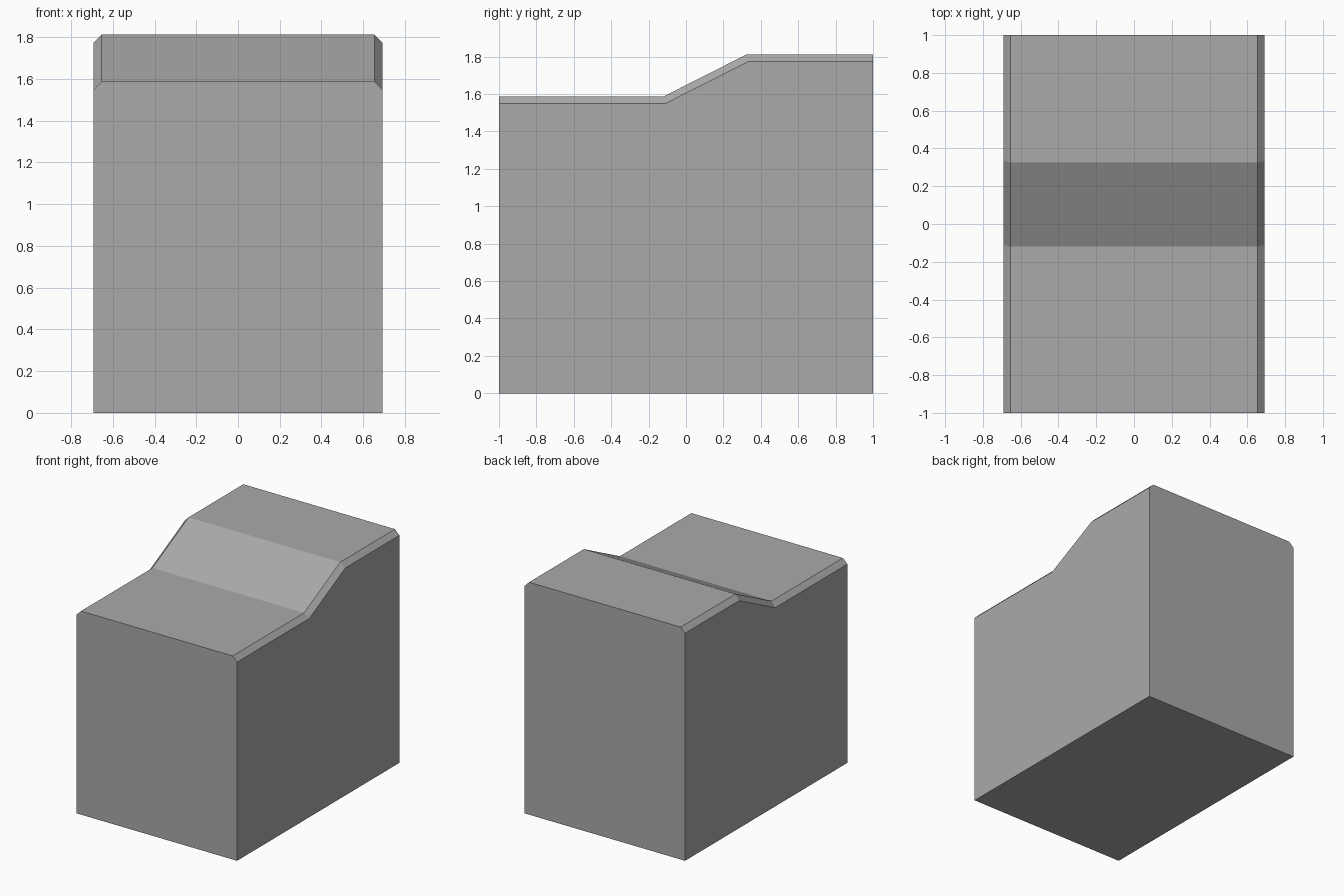
import bpy
import bmesh

cube = bpy.data.objects.get("Cube")
if cube:
    bpy.data.objects.remove(cube, do_unlink=True)

HALF_WIDTH = 0.692
CHAMFER = 0.038

# Plain grey material
grey = bpy.data.materials.new("plain_grey")
grey.use_nodes = True
colour = (0.4, 0.4, 0.4, 1)
grey.diffuse_color = colour
grey.node_tree.nodes["Principled BSDF"].inputs["Base Color"].default_value = colour

# Side profile (y, z): low front deck, ramp, raised rear deck
profile = [(-1, 0), (1, 0), (1, 1.812), (0.325, 1.812), (-0.12, 1.587), (-1, 1.587)]

# Extrude the profile across the width
bm = bmesh.new()
side = bm.faces.new([bm.verts.new((-HALF_WIDTH, y, z)) for y, z in profile])
extruded = bmesh.ops.extrude_face_region(bm, geom=[side])
moved = [v for v in extruded["geom"] if isinstance(v, bmesh.types.BMVert)]
bmesh.ops.translate(bm, verts=moved, vec=(2 * HALF_WIDTH, 0, 0))
bmesh.ops.recalc_face_normals(bm, faces=bm.faces)

# Chamfer the long top edges on both sides
top_edges = [e for e in bm.edges
             if all(v.co.z > 1 for v in e.verts)
             and abs(e.verts[0].co.x - e.verts[1].co.x) < 0.01]
bmesh.ops.bevel(bm, geom=top_edges, offset=CHAMFER, offset_type='OFFSET',
                segments=1, profile=0.5, affect='EDGES')

mesh = bpy.data.meshes.new("stepped_block")
bm.to_mesh(mesh)
bm.free()
mesh.materials.append(grey)
block = bpy.data.objects.new("stepped_block", mesh)
bpy.context.collection.objects.link(block)
